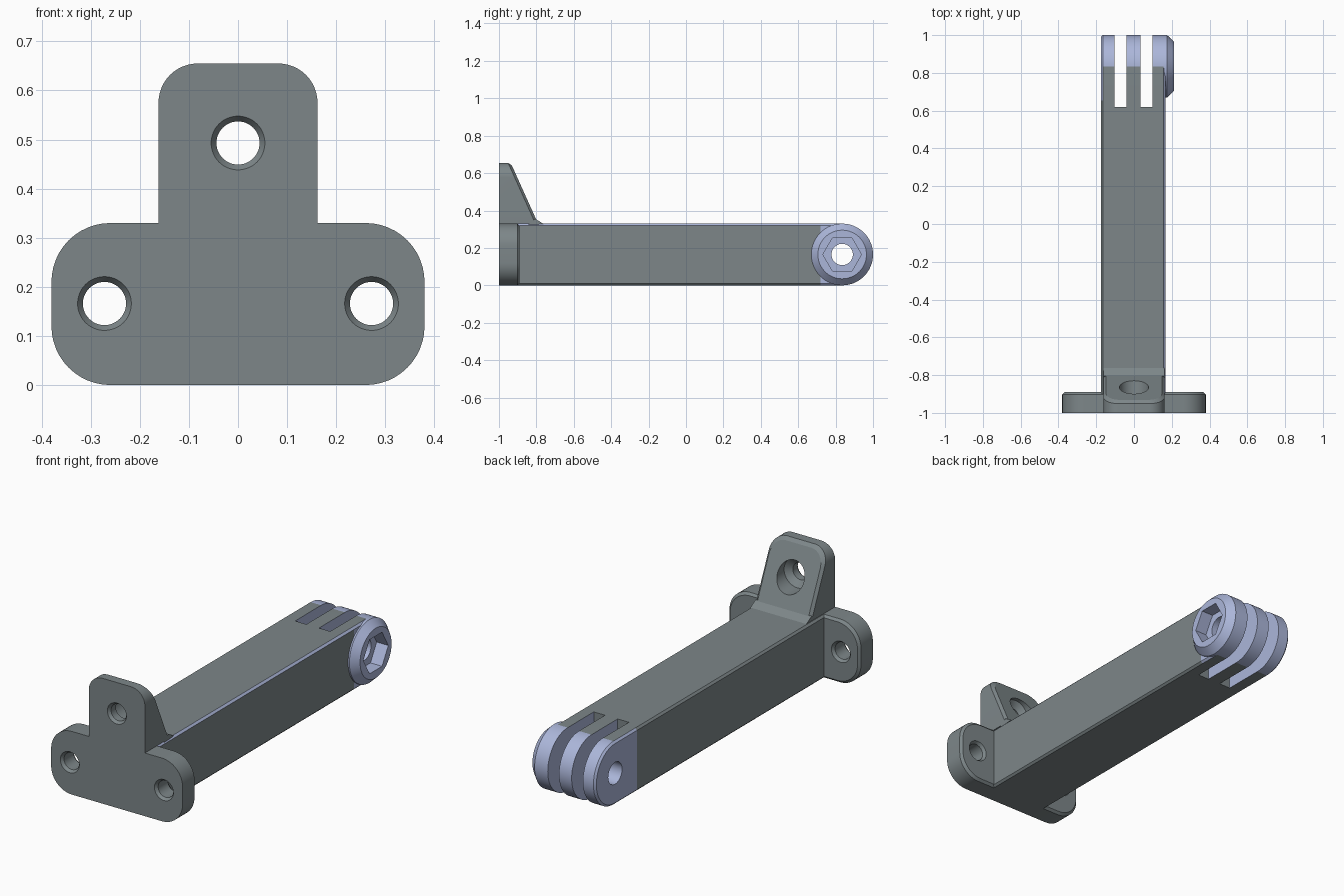
import bpy, bmesh, math
from mathutils import Vector

if "Cube" in bpy.data.objects:
    bpy.data.objects.remove(bpy.data.objects["Cube"])


def material(name, rgb):
    m = bpy.data.materials.new(name)
    m.diffuse_color = (*rgb, 1)
    m.use_nodes = True
    m.node_tree.nodes["Principled BSDF"].inputs["Base Color"].default_value = m.diffuse_color
    return m


GREY = material("slate grey", (0.205, 0.24, 0.25))
BLUE = material("pale blue", (0.41, 0.47, 0.70))
PIVOT_Y, PIVOT_Z, R = 0.835, 0.165, 0.165


def loft(name, rings, mats=(GREY,), cuts=()):
    """Solid from matching point rings, capped at both ends."""
    bm = bmesh.new()
    vs = [[bm.verts.new(p) for p in ring] for ring in rings]
    n = len(vs[0])
    for a, b in zip(vs, vs[1:]):
        for i in range(n):
            j = (i + 1) % n
            bm.faces.new((a[i], a[j], b[j], b[i]))
    bm.faces.new(vs[0][::-1])
    bm.faces.new(vs[-1])
    for y in cuts:
        bmesh.ops.bisect_plane(bm, geom=bm.verts[:] + bm.edges[:] + bm.faces[:],
                               plane_co=(0, y, 0), plane_no=(0, 1, 0))
    bmesh.ops.recalc_face_normals(bm, faces=bm.faces)
    me = bpy.data.meshes.new(name)
    bm.to_mesh(me)
    bm.free()
    for m in mats:
        me.materials.append(m)
    ob = bpy.data.objects.new(name, me)
    bpy.context.collection.objects.link(ob)
    return ob


def lathe(name, steps, axis, a, b, n=48, **kw):
    """Turned solid; steps are (position along axis, radius)."""
    rings = []
    for t, r in steps:
        ring = []
        for i in range(n):
            u = a + r * math.cos(2 * math.pi * i / n)
            v = b + r * math.sin(2 * math.pi * i / n)
            ring.append((t, u, v) if axis == 'x' else (u, t, v))
        rings.append(ring)
    return loft(name, rings, **kw)


def corner(cx, cz, r, start, n=12):
    return [(cx + r * math.cos(math.radians(start + 90 * i / n)),
             cz + r * math.sin(math.radians(start + 90 * i / n))) for i in range(n + 1)]


def cut(ob, cutters):
    bpy.context.view_layer.objects.active = ob
    for c in cutters:
        m = ob.modifiers.new("cut", 'BOOLEAN')
        m.operation, m.solver, m.object = 'DIFFERENCE', 'EXACT', c
        bpy.ops.object.modifier_apply(modifier=m.name)


def smooth(ob):
    bpy.ops.object.select_all(action='DESELECT')
    ob.select_set(True)
    bpy.context.view_layer.objects.active = ob
    bpy.ops.object.shade_smooth_by_angle(angle=math.radians(25))


def plate(name, prof, half_x, base_z, half_z, d, back):
    """Plate facing -y with a chamfered rear edge; back(z) is the rear surface."""
    inner = [(x * (1 - d / half_x), base_z + (z - base_z) * (1 - d / half_z)) for x, z in prof]
    return loft(name, [[(x, -1, z) for x, z in prof],
                       [(x, back(z) - d, z) for x, z in prof],
                       [(x, back(z), z) for x, z in inner]])


# wide lower plate
r = 0.12
prof = (corner(0.38 - r, 0.33 - r, r, 0) + corner(r - 0.38, 0.33 - r, r, 90)
        + corner(r - 0.38, r, r, 180) + corner(0.38 - r, r, r, 270))
base_plate = plate("base_plate", prof, 0.38, 0.165, 0.165, 0.012, lambda z: -0.89)

# upper tab with sloping rear face
r = 0.08
prof = ([(0.162, 0.33)] + corner(0.162 - r, 0.655 - r, r, 0)
        + corner(r - 0.162, 0.655 - r, r, 90) + [(-0.162, 0.33)])
upper_tab = plate("upper_tab", prof, 0.162, 0.33, 0.325, 0.014,
                  lambda z: -0.80 - 0.45 * (z - 0.35))

# small foot where the tab meets the arm
tri = [(-0.85, 0.32), (-0.806, 0.356), (-0.762, 0.329)]
tab_foot = loft("tab_foot", [[(x, y, z) for y, z in tri] for x in (-0.162, 0.162)])

# screw holes
helpers = []
side_holes = [lathe("side_hole_cutter", [(-1.01, 0.062), (-0.985, 0.044), (-0.905, 0.044),
                                         (-0.88, 0.062)], 'y', s * 0.272, 0.166)
              for s in (-1, 1)]
tab_hole = lathe("tab_hole_cutter", [(-1.01, 0.062), (-0.985, 0.044), (-0.945, 0.044),
                                     (-0.92, 0.077), (-0.6, 0.077)], 'y', 0, 0.493)
cut(base_plate, side_holes)
cut(upper_tab, [tab_hole])
helpers += side_holes + [tab_hole]

# arm with rounded end, side edges chamfered
d = 0.01


def arm_ring(x, inset):
    q = R - inset
    pts = [(-0.905, PIVOT_Z + q), (-0.905, PIVOT_Z - q)]
    for i in range(33):
        t = math.radians(-90 + 180 * i / 32)
        pts.append((PIVOT_Y + q * math.cos(t), PIVOT_Z + q * math.sin(t)))
    return [(x, y, z) for y, z in pts]


arm = loft("arm", [arm_ring(-0.175, d), arm_ring(-0.175 + d, 0),
                   arm_ring(0.167 - d, 0), arm_ring(0.167, d)],
           mats=(GREY, BLUE), cuts=(0.655, 0.72))

# round boss on the end of the arm
nut_boss = lathe("nut_boss", [(0.15, R), (0.175, R), (0.212, 0.13)], 'x',
                 PIVOT_Y, PIVOT_Z, n=64, mats=(BLUE,))

# slots, pivot hole and hex pocket
slots = []
for x0, x1 in ((-0.104, -0.039), (0.034, 0.099)):
    box = [(0.62, -0.1), (1.1, -0.1), (1.1, 0.5), (0.62, 0.5)]
    slots.append(loft("slot_cutter", [[(x, y, z) for y, z in box] for x in (x0, x1)]))
pivot_hole = lathe("pivot_hole_cutter", [(-0.3, 0.057), (0.3, 0.057)], 'x', PIVOT_Y, PIVOT_Z)
hex_pocket = lathe("hex_pocket_cutter", [(0.145, 0.103), (0.3, 0.103)], 'x',
                   PIVOT_Y, PIVOT_Z, n=6)
cut(arm, slots + [pivot_hole, hex_pocket])
cut(nut_boss, [pivot_hole, hex_pocket])
helpers += slots + [pivot_hole, hex_pocket]

# arm colours: blue prong sides, slot walls and rounded end
for f in arm.data.polygons:
    c, n = f.center, f.normal
    flat = abs(n.z) > 0.9 and c.y < 0.84 and (c.z > 0.325 or c.z < 0.005)
    limit = 0.72 if c.x > 0.16 else 0.655
    slot_wall = abs(n.x) > 0.9 and abs(c.x) < 0.15
    edge = n.x > 0.4 and n.z > 0.4
    f.material_index = int(slot_wall or edge or (c.y > limit and not flat))

for ob in (base_plate, upper_tab, tab_foot, arm, nut_boss):
    smooth(ob)
for h in helpers:
    bpy.data.objects.remove(h)
